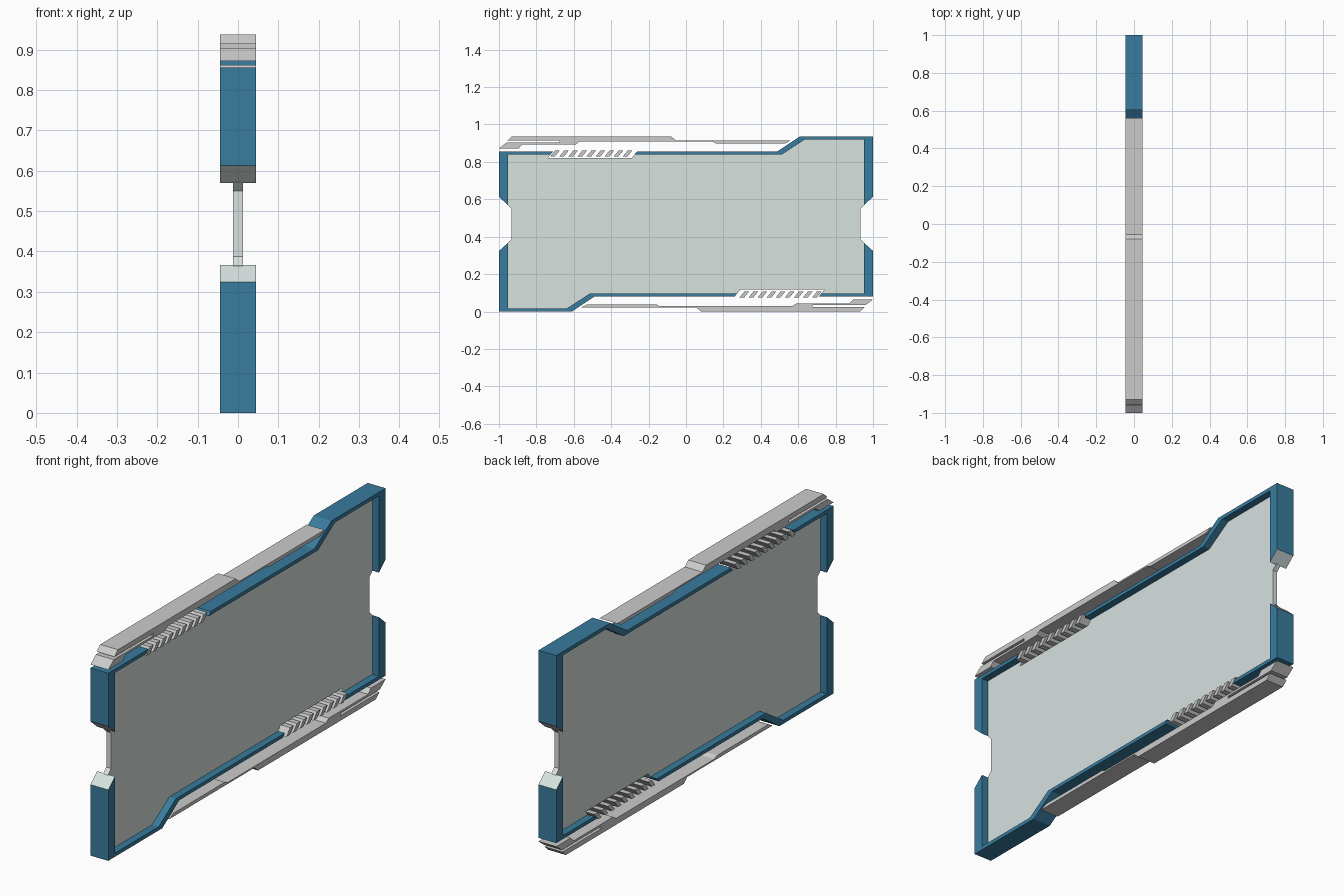
import bpy, bmesh

if "Cube" in bpy.data.objects:
    bpy.data.objects.remove(bpy.data.objects["Cube"])

H = 0.937      # overall height
D = 0.045      # half depth of frame and rails


def material(name, rgb):
    m = bpy.data.materials.new(name)
    m.diffuse_color = (*rgb, 1)
    m.use_nodes = True
    m.node_tree.nodes["Principled BSDF"].inputs["Base Color"].default_value = m.diffuse_color
    return m


blue = material("blue_paint", (0.04, 0.2, 0.34))
pale = material("pale_panel", (0.68, 0.76, 0.74))


def turned(profile):
    """Half turn about the x axis through the middle of the panel."""
    return [(-y, H - z) for y, z in profile]


def slab(name, profiles, half_depth, mats=()):
    """Extrude closed (y, z) profiles along x, centred on x = 0."""
    bm = bmesh.new()
    for profile in profiles:
        face = bm.faces.new([bm.verts.new((-half_depth, y, z)) for y, z in profile])
        ext = bmesh.ops.extrude_face_region(bm, geom=[face])["geom"]
        verts = [g for g in ext if isinstance(g, bmesh.types.BMVert)]
        bmesh.ops.translate(bm, vec=(2 * half_depth, 0, 0), verts=verts)
    bmesh.ops.recalc_face_normals(bm, faces=bm.faces)
    mesh = bpy.data.meshes.new(name)
    bm.to_mesh(mesh)
    bm.free()
    for m in mats:
        mesh.materials.append(m)
    obj = bpy.data.objects.new(name, mesh)
    bpy.context.collection.objects.link(obj)
    return obj


# Thin centre panel with side notches and slanted vent cutouts
panel_half = [(-.933, .55), (-.955, .572), (-.955, .848), (-.718, .848), (-.74, .82),
              (-.29, .82), (-.268, .848), (.50, .848), (.622, .928), (.955, .928),
              (.955, .572), (.933, .55)]
slab("centre_panel", [panel_half + turned(panel_half)], 0.012, [pale])

# Frame, broken by the vent
frame_corner = [(-1, .613), (-1, .856), (-.711, .856), (-.724, .84), (-.952, .84), (-.952, .57)]
frame_rail = [(-.261, .856), (.488, .856), (.61, H), (1, H), (1, .613), (.952, .57),
              (.952, .92), (.636, .92), (.513, .84), (-.274, .84)]

# Outer trim bar with stepped thickness and an open slit at one end
trim_bar = [(-.93, H), (-.08, H), (-.055, .915), (.56, .915), (.53, .899), (.16, .899),
            (.14, .908), (-.57, .908), (-.59, .893), (-.875, .893), (-.895, .872),
            (-1, .872), (-.96, .903), (-.675, .903), (-.675, .914), (-.955, .914)]

# Slanted vent slats
slats = []
for i in range(9):
    y = -.725 + .0485 * i
    slats.append([(y, .83), (y + .026, .862), (y + .051, .862), (y + .025, .83)])

for side, place in (("upper", lambda p: p), ("lower", turned)):
    frame = slab(side + "_frame", [place(frame_corner), place(frame_rail)], D, [blue, pale])
    # Pale slanted ends beside the side notches
    for f in frame.data.polygons:
        if .34 < f.center.z < .60 and abs(f.normal.z) > .3:
            f.material_index = 1
    slab(side + "_trim_bar", [place(trim_bar)], D)
    slab(side + "_vent_slats", [place(s) for s in slats], D)
